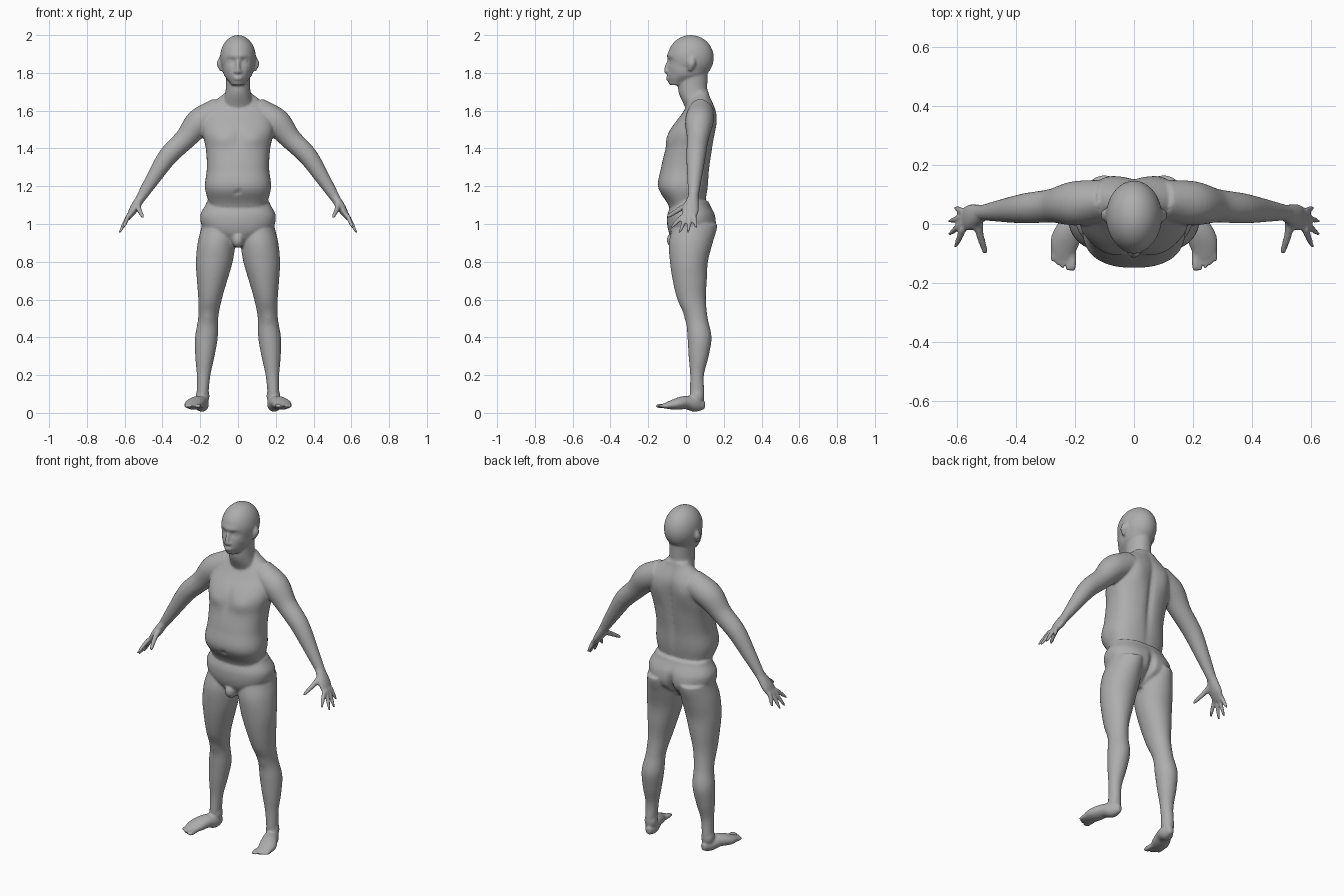
import bpy, bmesh, math
from mathutils import Vector, Matrix

cube = bpy.data.objects.get("Cube")
if cube:
    bpy.data.objects.remove(cube)

GREY = (0.42, 0.42, 0.42, 1)
skin = bpy.data.materials.new("plain grey")
skin.use_nodes = True
skin.diffuse_color = GREY
skin.node_tree.nodes["Principled BSDF"].inputs["Base Color"].default_value = GREY

bm = bmesh.new()


def smooth_rows(rows, steps=8):
    """Catmull-Rom interpolation through rows of numbers."""
    result = []
    for i in range(len(rows) - 1):
        before, start, end = rows[max(i - 1, 0)], rows[i], rows[i + 1]
        after = rows[min(i + 2, len(rows) - 1)]
        for k in range(steps):
            t = k / steps
            result.append([q + t / 2 * (r - p + t * (2 * p - 5 * q + 4 * r - s
                                                     + t * (3 * q - p - 3 * r + s)))
                           for p, q, r, s in zip(before, start, end, after)])
    return result + [list(rows[-1])]


def oval(power=2.0, sides=56):
    """Points of a unit superellipse."""
    for i in range(sides):
        angle = math.tau * i / sides
        c, s = math.cos(angle), math.sin(angle)
        yield (math.copysign(abs(c) ** (2 / power), c),
               math.copysign(abs(s) ** (2 / power), s))


def skin_rings(rings):
    """Join rings of points into a closed shell."""
    loops = [[bm.verts.new(point) for point in ring] for ring in rings]
    for lower, upper in zip(loops, loops[1:]):
        for i in range(len(lower)):
            bm.faces.new((lower[i - 1], lower[i], upper[i], upper[i - 1]))
    bm.faces.new(loops[0])
    bm.faces.new(loops[-1])


def column(low, high, widths, fronts, backs, power=2.0, centre=lambda z: 0):
    """Evenly spaced level slices given by half width, front and back."""
    rows = smooth_rows(list(zip(widths, fronts, backs)))
    rings = []
    for i, (width, front, back) in enumerate(rows):
        z = low + (high - low) * i / (len(rows) - 1)
        middle, depth = (front + back) / 2, (back - front) / 2
        rings.append([(centre(z) + width * u, middle + depth * v, z) for u, v in oval(power)])
    skin_rings(rings)


def tube(side, points, radii, flat=(1, 1), across=(0, 1, 0)):
    """Tapered tube along a path; flat is the depth ratio at each end."""
    if len(points) == 2:
        start, end = map(Vector, points)
        points = [start.lerp(end, i / (len(radii) - 1)) for i in range(len(radii))]
    rows = smooth_rows([(*point, radius) for point, radius in zip(points, radii)])
    path = [Vector((side * x, y, z)) for x, y, z, radius in rows]
    rings = []
    for i, row in enumerate(rows):
        along = (path[min(i + 1, len(path) - 1)] - path[max(i - 1, 0)]).normalized()
        wide = Vector(across)
        wide = (wide - along * wide.dot(along)).normalized()
        ratio = flat[0] + (flat[1] - flat[0]) * i / (len(rows) - 1)
        deep = along.cross(wide) * ratio
        rings.append([path[i] + row[-1] * (wide * u + deep * v) for u, v in oval()])
    skin_rings(rings)


def blob(centre, size):
    """Ellipsoid."""
    bmesh.ops.create_uvsphere(bm, u_segments=48, v_segments=32, radius=1,
                              matrix=Matrix.Translation(centre) @ Matrix.Diagonal((*size, 1)))


def push(centre, size, move):
    """Soft sculpt stroke, mirrored when it is off centre."""
    for side in ((1, -1) if centre[0] else (1,)):
        middle = Vector((side * centre[0], centre[1], centre[2]))
        for vert in bm.verts:
            offset = vert.co - middle
            falloff = sum((distance / reach) ** 2 for distance, reach in zip(offset, size))
            vert.co += Vector(move) * math.exp(-falloff)


# skull and jaw
blob((0, .025, 1.88), (.095, .122, .12))
column(1.735, 1.89, (.035, .073, .085, .088), (-.085, -.098, -.094, -.096),
       (0, .1, .13, .14), power=2.2)
# eye sockets, brow, cheeks and mouth line
push((.035, -.09, 1.862), (.022, .05, .015), (0, .014, 0))
push((0, -.1, 1.89), (.06, .03, .012), (0, -.006, 0))
push((.06, -.07, 1.79), (.02, .04, .02), (0, .008, 0))
push((0, -.1, 1.75), (.03, .04, .01), (0, -.006, 0))

# nose, lips, eyes and ears
tube(1, [(0, -.085, 1.88), (0, -.1, 1.84), (0, -.105, 1.81), (0, -.1, 1.797)],
     (.008, .01, .012, .007))
for z in (1.777, 1.766):
    blob((0, -.093, z), (.024, .013, .006))
for side in (1, -1):
    blob((side * .034, -.067, 1.86), (.016, .015, .012))
    blob((side * .013, -.098, 1.806), (.009, .012, .008))
    tube(side, [(.088, .02, 1.81), (.097, .03, 1.85), (.094, .036, 1.885)],
         (.008, .021, .007), (.9, .6))

# neck
column(1.6, 1.8, (.085, .066, .064), (0, -.04, -.04), (.13, .115, .115))

# torso with overhanging belly
column(1.09, 1.7, (.15, .175, .165, .17, .188, .17, .065),
       (-.09, -.147, -.133, -.11, -.085, -.012, .04),
       (.1, .116, .125, .14, .152, .157, .12), power=2.4)
# spine, shoulder blades, chest and navel
push((0, .15, 1.4), (.022, .08, .22), (0, -.016, 0))
push((.09, .15, 1.53), (.05, .06, .07), (0, .012, 0))
push((.085, -.09, 1.45), (.055, .06, .04), (0, -.01, 0))
push((0, -.1, 1.47), (.02, .06, .07), (0, .008, 0))
push((0, -.145, 1.17), (.011, .03, .009), (0, .012, 0))

# pelvis
column(.88, 1.12, (.05, .17, .2, .165), (-.05, -.092, -.1, -.076),
       (.06, .145, .155, .12), power=2.3)
blob((0, -.062, .915), (.032, .04, .042))

for side in (1, -1):
    # leg
    column(.1, 1, (.031, .036, .051, .06, .053, .062, .08, .097, .1, .09),
           (.02, .022, .014, .008, -.002, -.045, -.07, -.085, -.09, -.07),
           (.097, .095, .12, .135, .115, .105, .11, .116, .14, .16),
           centre=lambda z: side * (.19 - .09 * z ** 1.5))
    # ankle and foot
    blob((side * .187, .06, .09), (.036, .037, .05))
    tube(side, [(.18, .1, .04), (.19, .05, .045), (.21, 0, .055), (.235, -.06, .045),
                (.243, -.12, .036)], (.015, .037, .043, .049, .035), (1.3, .35), (1, 0, 0))
    # toes, from the big toe outwards
    for i in range(5):
        x, end, radius = .208 + .017 * i, .002 * i * i - .16, .009 if i else .0125
        tube(side, [(x, -.09, .037), (x, end, .036)],
             [radius * taper for taper in (1, 1, 1, .6)], across=(1, 0, 0))

    # arm
    tube(side, [(x, .09 - .1 * x, z) for x, z in
                ((.1, 1.59), (.2, 1.54), (.28, 1.45), (.37, 1.36), (.45, 1.24), (.52, 1.13))],
         (.07, .075, .057, .051, .038, .025))
    # palm
    tube(side, [(.508, .04, 1.15), (.582, .013, 1.03)], (.026, .036, .044, .036), (.85, .3))
    # spread fingers and thumb
    for i in range(4):
        fan = (i - 1.5) ** 2
        tube(side, [(.58, .019 * i - .015, 1.045),
                    (.63 - .01 * fan, .045 * i - .08, .95 + .013 * fan)],
             (.012, .0115, .01, .006))
    tube(side, [(.53, .015, 1.105), (.525, -.03, 1.08), (.507, -.09, 1.043), (.505, -.097, 1.04)],
         (.017, .014, .01, .006), across=(0, 0, 1))

# shoulder slope, knees, buttocks and cleft
push((.13, .07, 1.67), (.05, .06, .04), (0, 0, .012))
push((.16, 0, .5), (.03, .04, .03), (0, -.005, 0))
push((.1, .15, .98), (.06, .05, .06), (0, .007, 0))
push((0, .155, .95), (.016, .08, .08), (0, -.035, 0))

# fuse all parts into one smooth body
bmesh.ops.recalc_face_normals(bm, faces=bm.faces)
mesh = bpy.data.meshes.new("body")
bm.to_mesh(mesh)
bm.free()
mesh.materials.append(skin)
body = bpy.data.objects.new("body", mesh)
bpy.context.scene.collection.objects.link(body)
fuse = body.modifiers.new("fuse", 'REMESH')
fuse.mode = 'VOXEL'
fuse.voxel_size = 0.0065
fuse.use_smooth_shade = True
soften = body.modifiers.new("soften", 'SMOOTH')
soften.factor = 0.5
soften.iterations = 5
